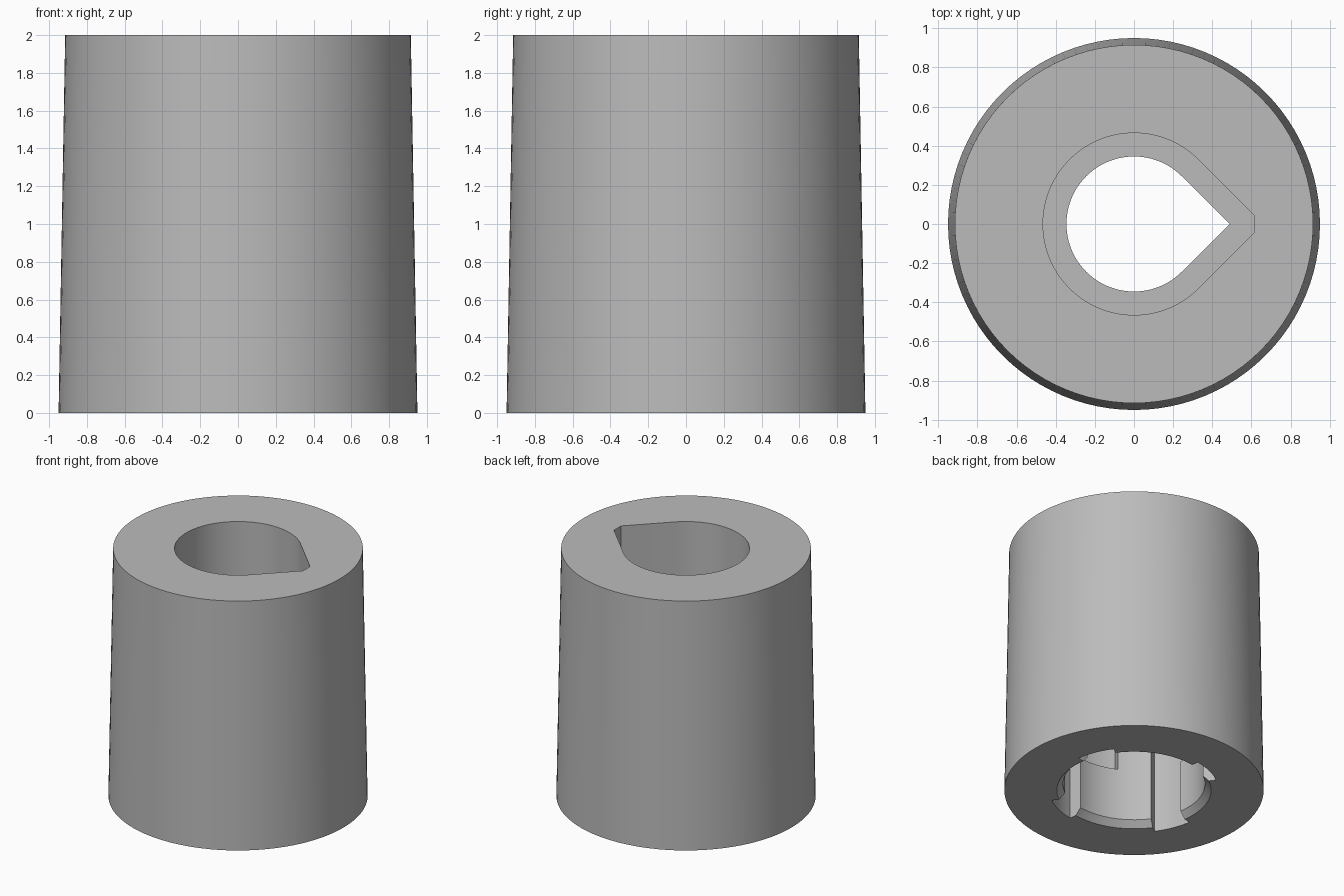
import bpy, bmesh, math

cube = bpy.data.objects.get("Cube")
if cube:
    bpy.data.objects.remove(cube, do_unlink=True)

SEGMENTS = 96
BORE, SLOT = 0.52, 0.62
CEILING, LEDGE = 0.82, 1.1


def make_object(name, bm):
    bmesh.ops.recalc_face_normals(bm, faces=bm.faces[:])
    mesh = bpy.data.meshes.new(name)
    bm.to_mesh(mesh)
    bm.free()
    obj = bpy.data.objects.new(name, mesh)
    bpy.context.collection.objects.link(obj)
    return obj


def loft(name, sections):
    """Solid through (outline, height) sections with equal point counts."""
    bm = bmesh.new()
    rings = [[bm.verts.new((x, y, z)) for x, y in outline] for outline, z in sections]
    n = len(rings[0])
    for low, high in zip(rings, rings[1:]):
        for i in range(n):
            j = (i + 1) % n
            bm.faces.new((low[i], low[j], high[j], high[i]))
    bm.faces.new(rings[0])
    bm.faces.new(rings[-1])
    return make_object(name, bm)


def arc(radius, start, end, steps):
    angles = [math.radians(start + (end - start) * i / steps) for i in range(steps + 1)]
    return [(radius * math.cos(a), radius * math.sin(a)) for a in angles]


def circle(radius):
    return arc(radius, 0, 360, SEGMENTS)[:-1]


def teardrop(radius, tip):
    """Circle with a 45 degree point towards +x, cut off flat at tip."""
    peak = radius * math.sqrt(2)
    points = arc(radius, 45, 315, 72)
    half = peak - tip
    return points + ([(tip, -half), (tip, half)] if half > 0 else [(peak, 0)])


def sector(name, start, end, inner, outer, low, high):
    steps = round((end - start) / 3)
    outline = arc(outer, start, end, steps) + arc(inner, end, start, steps)
    return loft(name, [(outline, low), (outline, high)])


def cut(target, cutter):
    cutter.hide_render = True
    mod = target.modifiers.new("cut", "BOOLEAN")
    mod.operation = "DIFFERENCE"
    mod.solver = "EXACT"
    mod.object = cutter
    bpy.ops.object.select_all(action="DESELECT")
    target.select_set(True)
    bpy.context.view_layer.objects.active = target
    bpy.ops.object.modifier_apply(modifier=mod.name)
    bpy.data.objects.remove(cutter, do_unlink=True)


# Tapered outer body
body = loft("tapered_socket", [(circle(0.95), 0), (circle(0.915), 2)])

# Teardrop recess in the top, and the smaller teardrop passage below its ledge
recess = teardrop(0.465, 0.613)
cut(body, loft("recess_cutter", [(recess, LEDGE), (recess, 2.1)]))
passage = teardrop(0.345, 1)
cut(body, loft("passage_cutter", [(passage, 0.5), (passage, LEDGE + 0.1)]))

# Round bore in the bottom with a chamfered mouth
cut(body, loft("bore_cutter", [(circle(0.61), -0.05), (circle(BORE), 0.05),
                               (circle(BORE), CEILING)]))

# Four bayonet slots: a vertical entry and a sideways locking groove
for k in range(4):
    turn = 90 * k
    cut(body, sector("entry_cutter", turn + 9, turn + 36, 0.45, SLOT, -0.1, 0.75))
    cut(body, sector("groove_cutter", turn - 27, turn + 12, 0.451, SLOT - 0.001, 0.47, 0.749))

# Plain grey finish
grey = bpy.data.materials.new("plain grey")
grey.use_nodes = True
colour = (0.5, 0.5, 0.5, 1)
grey.diffuse_color = colour
grey.node_tree.nodes["Principled BSDF"].inputs["Base Color"].default_value = colour
body.data.materials.clear()
body.data.materials.append(grey)
for face in body.data.polygons:
    face.material_index = 0

bpy.ops.object.select_all(action="DESELECT")
body.select_set(True)
bpy.context.view_layer.objects.active = body
bpy.ops.object.shade_smooth_by_angle(angle=math.radians(30))
